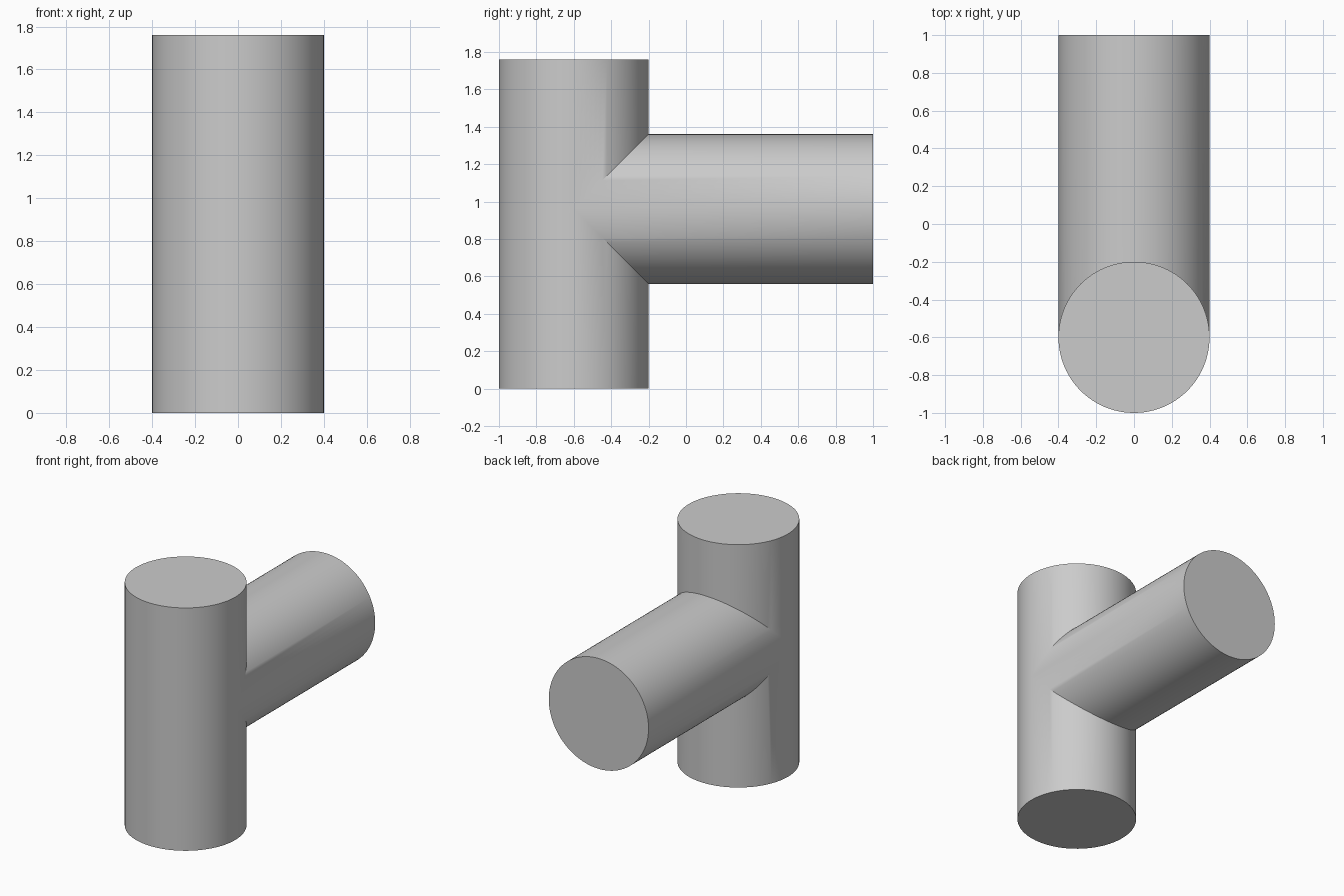
import bpy, bmesh
from math import sin, cos, tau, radians

if "Cube" in bpy.data.objects:
    bpy.data.objects.remove(bpy.data.objects["Cube"])

R, N = 0.4, 96          # shared pipe radius and side count
Y0, Z0 = -0.6, 0.96     # trunk axis and branch axis
TOP, END = 1.76, 1.0    # trunk height and branch end

bm = bmesh.new()


def ring(point):
    return [bm.verts.new(point(R * cos(tau * i / N), R * sin(tau * i / N))) for i in range(N)]


def pipe(seam, end):
    """Capped wall between the mitred seam ring and the flat end ring."""
    a, b = ring(seam), ring(end)
    for i in range(N):
        j = (i + 1) % N
        bm.faces.new((a[i], a[j], b[j], b[i]))
    bm.faces.new(b)


# Trunk, cut away on its back half where the branch enters
for side, z_end in ((1, TOP), (-1, 0.0)):
    pipe(lambda u, v: (u, Y0 + v, Z0 + side * max(v, 0)),
         lambda u, v: (u, Y0 + v, z_end))

# Branch, mitred to a point against the trunk
pipe(lambda u, v: (u, Y0 + abs(v), Z0 + v),
     lambda u, v: (u, END, Z0 + v))

# Weld the seams into one closed body
bmesh.ops.remove_doubles(bm, verts=bm.verts, dist=1e-5)
bmesh.ops.recalc_face_normals(bm, faces=bm.faces)
mesh = bpy.data.meshes.new("pipe_tee")
bm.to_mesh(mesh)
bm.free()
tee = bpy.data.objects.new("pipe_tee", mesh)
bpy.context.collection.objects.link(tee)
bpy.context.view_layer.objects.active = tee
tee.select_set(True)
bpy.ops.object.shade_smooth_by_angle(angle=radians(30))
